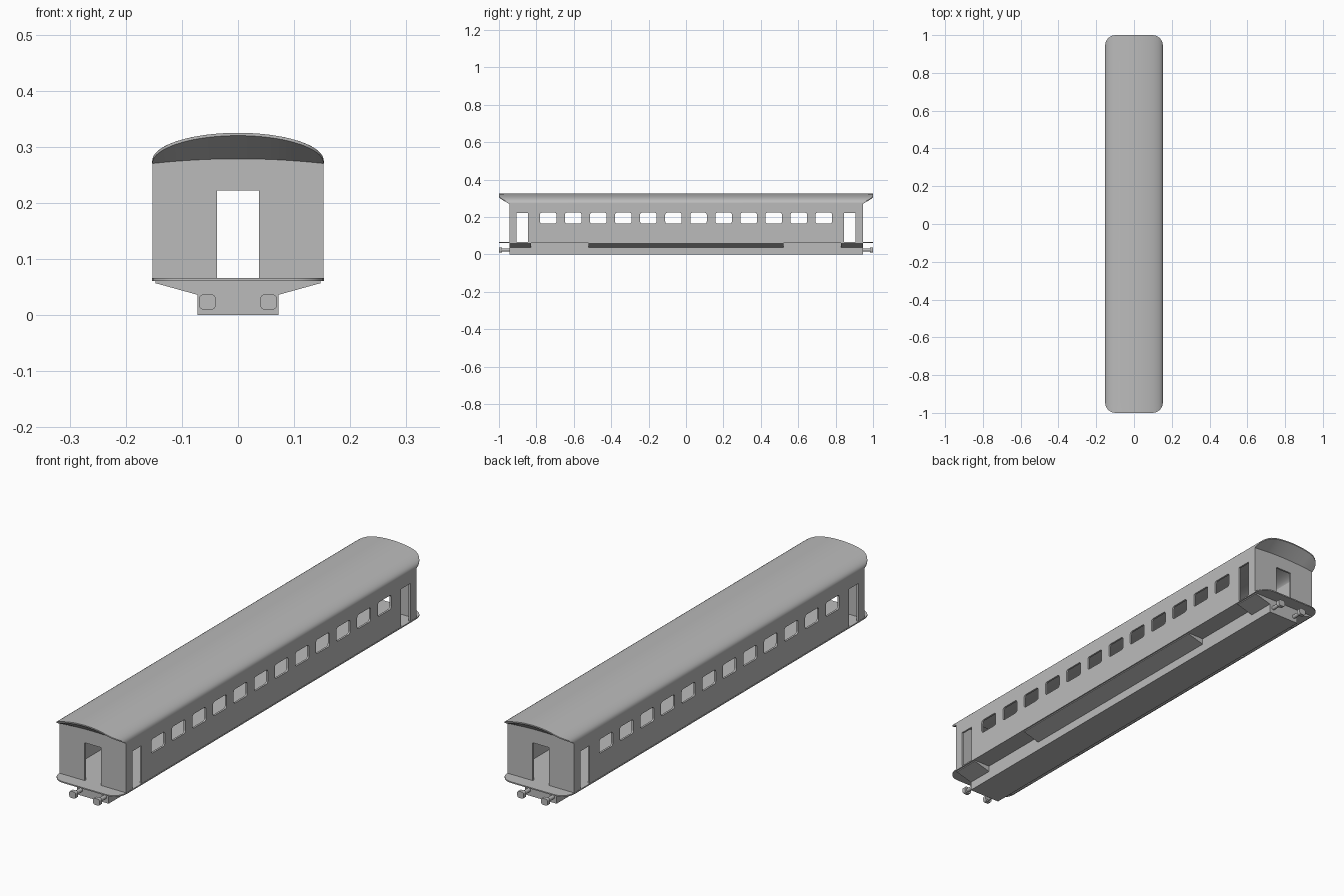
import bpy, bmesh, math

if "Cube" in bpy.data.objects:
    bpy.data.objects.remove(bpy.data.objects["Cube"])

grey = bpy.data.materials.new("coach grey")
grey.diffuse_color = (0.5, 0.5, 0.5, 1)
grey.use_nodes = True
grey.node_tree.nodes["Principled BSDF"].inputs["Base Color"].default_value = grey.diffuse_color

HW, END, TIP, R = 0.153, 0.945, 1.0, 0.055   # half width, wall end, overhang end, corner radius
FLOOR, EAVE, RISE = 0.066, 0.275, 0.05


def finish(bm, name, smooth=None, recalc=True):
    if recalc:
        bmesh.ops.recalc_face_normals(bm, faces=bm.faces)
    me = bpy.data.meshes.new(name)
    bm.to_mesh(me)
    bm.free()
    me.materials.append(grey)
    ob = bpy.data.objects.new(name, me)
    bpy.context.collection.objects.link(ob)
    if smooth:
        bpy.ops.object.select_all(action='DESELECT')
        ob.select_set(True)
        bpy.context.view_layer.objects.active = ob
        bpy.ops.object.shade_smooth_by_angle(angle=math.radians(smooth))
    return ob


def prism(bm, pts, a, b, place):
    """Extrude a 2D outline from a to b; place(u, v, w) gives the 3D point."""
    lo = [bm.verts.new(place(u, v, a)) for u, v in pts]
    hi = [bm.verts.new(place(u, v, b)) for u, v in pts]
    n = len(pts)
    bm.faces.new(lo[::-1])
    bm.faces.new(hi)
    for i in range(n):
        bm.faces.new((lo[i], lo[(i + 1) % n], hi[(i + 1) % n], hi[i]))


def along_x(u, v, w): return (w, u, v)
def along_y(u, v, w): return (u, w, v)
def along_z(u, v, w): return (u, v, w)


def rounded(cu, cv, hu, hv, r, seg=4):
    """Rounded rectangle outline."""
    pts = []
    for k, (su, sv) in enumerate(((1, 1), (-1, 1), (-1, -1), (1, -1))):
        for i in range(seg + 1):
            a = math.pi / 2 * (k + i / seg)
            pts.append((cu + su * (hu - r) + r * math.cos(a), cv + sv * (hv - r) + r * math.sin(a)))
    return pts


def rect(u0, u1, v0, v1):
    return [(u0, v0), (u1, v0), (u1, v1), (u0, v1)]


# Hollow body walls
W, T = 0.152, 0.008
bm = bmesh.new()
rings = []
for x, y in ((W, END), (W - T, END - T)):
    rings.append([[bm.verts.new((px, py, z)) for px, py in rect(-x, x, -y, y)] for z in (FLOOR - 0.002, 0.279)])
(ol, oh), (il, ih) = rings
for i in range(4):
    j = (i + 1) % 4
    for a, b in ((ol, oh), (ih, il), (oh, ih), (il, ol)):
        bm.faces.new((a[i], a[j], b[j], b[i]))
walls = finish(bm, "body_walls")

# Cutter for windows, side doors and end doors
bm = bmesh.new()
for i in range(12):
    prism(bm, rounded(-0.737 + 0.134 * i, 0.194, 0.044, 0.029, 0.01), -0.3, 0.3, along_x)
for s in (-1, 1):
    prism(bm, rect(s * 0.875 - 0.03, s * 0.875 + 0.03, FLOOR, 0.222), -0.3, 0.3, along_x)
    prism(bm, rect(-0.037, 0.037, FLOOR, 0.222), s * 0.968 - 0.05, s * 0.968 + 0.05, along_y)
cutter = finish(bm, "opening_cutter")
cutter.hide_render = True
mod = walls.modifiers.new("openings", 'BOOLEAN')
mod.operation, mod.solver, mod.object = 'DIFFERENCE', 'EXACT', cutter
bpy.context.view_layer.objects.active = walls
bpy.ops.object.modifier_apply(modifier="openings")
bpy.data.objects.remove(cutter)


# Arched roof with rounded corners and sloped underside at both ends
def arch(x):
    return EAVE + RISE * math.sqrt(max(0, 1 - (x / HW) ** 2))


N, SEG = 24, 6
stations = []
for i in range(SEG + 1):
    a = math.pi / 2 * i / SEG
    stations.append((-TIP + R * (1 - math.cos(a)), HW - R * (1 - math.sin(a))))
stations += [(-y, w) for y, w in reversed(stations)]
bm = bmesh.new()
rows = []
for y, w in stations:
    xs = [w * math.sin(math.pi * (k / N - 0.5)) for k in range(N + 1)]
    rows.append([bm.verts.new((x, y, arch(x))) for x in xs])
for a, b in zip(rows, rows[1:]):
    for k in range(N):
        bm.faces.new((a[k], a[k + 1], b[k + 1], b[k]))
for ends in (rows[:SEG + 1], rows[:SEG:-1]):
    rim = [r[0] for r in reversed(ends[1:])] + ends[0] + [r[-1] for r in ends[1:]]
    side = math.copysign(1, rim[0].co.y)
    low = [bm.verts.new((v.co.x, v.co.y, v.co.z - 0.005)) for v in rim]
    wall = [bm.verts.new((v.co.x * 0.99, side * (END - 0.001), 0.27 + 0.008 * (1 - (v.co.x / HW) ** 2)))
            for v in rim]
    for p, q in ((rim, low), (low, wall)):
        for k in range(len(rim) - 1):
            bm.faces.new((p[k], p[k + 1], q[k + 1], q[k]))
finish(bm, "roof", 40)

# Ceiling lining
bm = bmesh.new()
prev = None
for k in range(N + 1):
    a = math.pi * k / N
    x, z = 0.147 * math.cos(a), 0.272 + 0.046 * math.sin(a)
    cur = [bm.verts.new((x, y, z)) for y in (-END + 0.002, END - 0.002)]
    if prev:
        bm.faces.new((prev[0], prev[1], cur[1], cur[0]))
    prev = cur
finish(bm, "ceiling", 40, recalc=False)

# Floor plate with rounded end platforms
bm = bmesh.new()
prism(bm, rounded(0, 0, HW, TIP, R, SEG), 0.061, FLOOR, along_z)
finish(bm, "floor_plate", 30)

# Underframe box
bm = bmesh.new()
prism(bm, rect(-0.072, 0.072, 0, 0.062), -END, END, along_y)
finish(bm, "underframe")

# Sloped side skirts, absent over the wheel bays
bm = bmesh.new()
for s in (-1, 1):
    for y0, y1 in ((-END, -0.83), (-0.52, 0.52), (0.83, END)):
        prof = [(s * 0.071, 0.036), (s * 0.147, 0.057), (s * 0.147, 0.062), (s * 0.071, 0.062)]
        prism(bm, prof, y0, y1, along_y)
finish(bm, "sloped_skirts")

# Buffers: round shaft and rounded head
for s, end in ((-1, "front"), (1, "rear")):
    for x, hand in ((-0.0545, "left"), (0.0545, "right")):
        bm = bmesh.new()
        prism(bm, rounded(x, 0.0235, 0.008, 0.008, 0.0079), s * 0.94, s * 0.99, along_y)
        prism(bm, rounded(x, 0.0235, 0.015, 0.0135, 0.008), s * 0.984, s * TIP, along_y)
        finish(bm, f"{end}_{hand}_buffer", 40)
